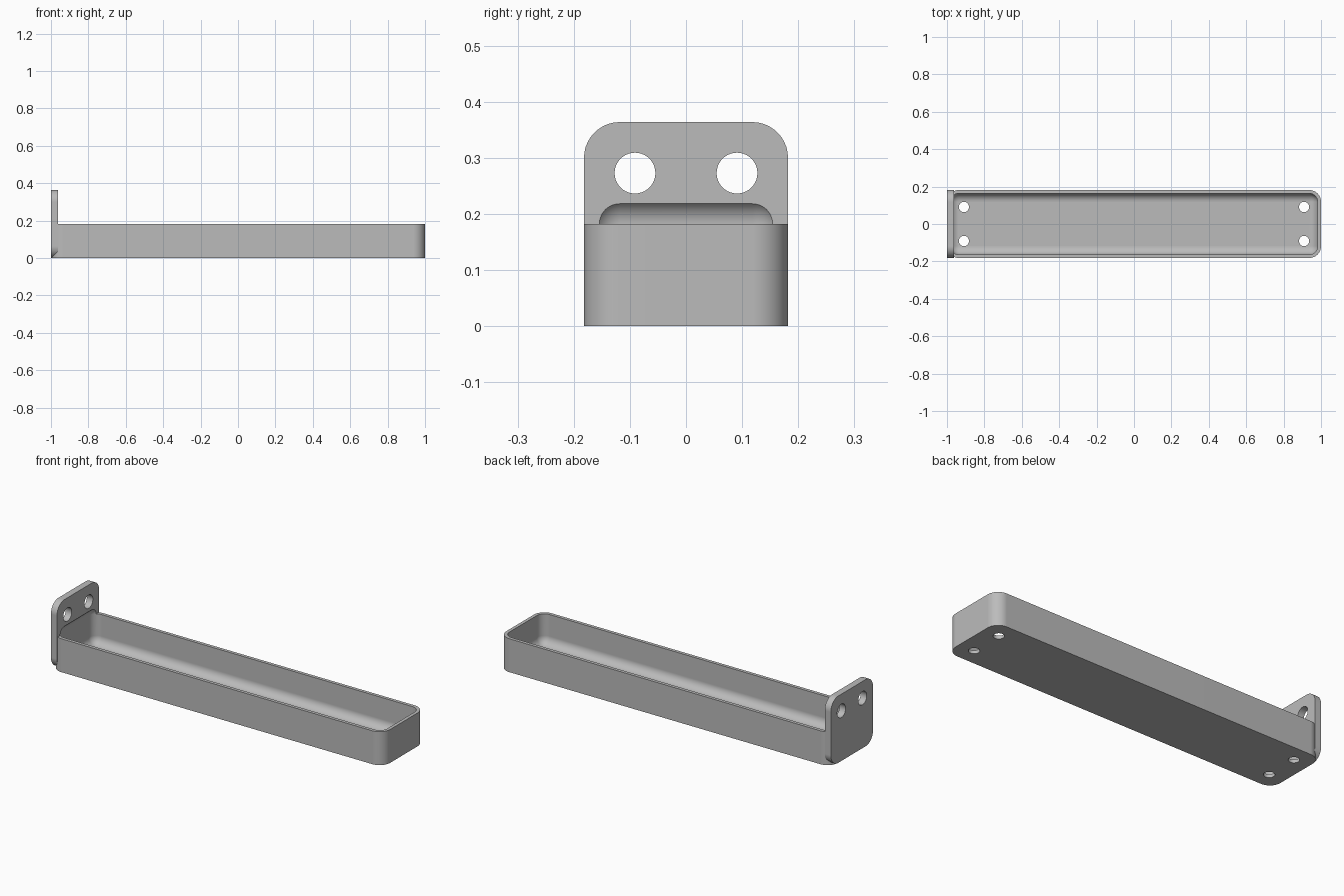
import bpy, bmesh, math
from mathutils import Matrix, Vector

if "Cube" in bpy.data.objects:
    bpy.data.objects.remove(bpy.data.objects["Cube"], do_unlink=True)

MM = 2 / 110                     # design unit
HALF_W, TRAY_H, PLATE_H = 10 * MM, 10 * MM, 20 * MM
PLATE_T, WALL = 2 * MM, MM
CORNER, FILLET = 3.5 * MM, 2.5 * MM

grey = bpy.data.materials.new("plain grey")
grey.use_nodes = True
colour = (0.5, 0.5, 0.5, 1)
grey.diffuse_color = colour
grey.node_tree.nodes["Principled BSDF"].inputs["Base Color"].default_value = colour


def to_object(name, bm):
    mesh = bpy.data.meshes.new(name)
    bm.to_mesh(mesh)
    bm.free()
    mesh.materials.append(grey)
    obj = bpy.data.objects.new(name, mesh)
    bpy.context.collection.objects.link(obj)
    return obj


def rounded_box(name, low, high, radius, axis=None):
    """Box with rounded edges: only those along one axis, or all of them."""
    low, high = Vector(low), Vector(high)
    bm = bmesh.new()
    bmesh.ops.create_cube(bm, size=1)
    bmesh.ops.scale(bm, vec=high - low, verts=bm.verts)
    bmesh.ops.translate(bm, vec=(low + high) / 2, verts=bm.verts)
    edges = [e for e in bm.edges if axis is None or
             abs((e.verts[0].co - e.verts[1].co).normalized()[axis]) > 0.9]
    bmesh.ops.bevel(bm, geom=edges, offset=radius, segments=10,
                    profile=0.5, affect='EDGES')
    return to_object(name, bm)


def drill(name, centre, radius, depth, along_x=False):
    bm = bmesh.new()
    turn = Matrix.Rotation(math.pi / 2, 4, 'Y') if along_x else Matrix()
    bmesh.ops.create_cone(bm, cap_ends=True, segments=40, radius1=radius,
                          radius2=radius, depth=depth,
                          matrix=Matrix.Translation(centre) @ turn)
    return to_object(name, bm)


def combine(target, tool, operation):
    mod = target.modifiers.new(operation.lower(), 'BOOLEAN')
    mod.object, mod.operation, mod.solver = tool, operation, 'EXACT'
    bpy.context.view_layer.objects.active = target
    bpy.ops.object.modifier_apply(modifier=mod.name)
    bpy.data.objects.remove(tool, do_unlink=True)


# Long tray body joined to the upright mounting plate
tray = rounded_box("mounted_tray", (-1, -HALF_W, 0), (1, HALF_W, TRAY_H), CORNER, axis=2)
plate = rounded_box("mounting_plate", (-1, -HALF_W, 0),
                    (-1 + PLATE_T, HALF_W, PLATE_H), CORNER, axis=0)
combine(tray, plate, 'UNION')

# Filleted hollow, which also bites into the plate above the rim
hollow = rounded_box("hollow_cutter", (-1 + WALL, -HALF_W + WALL, WALL),
                     (1 - WALL, HALF_W - WALL, TRAY_H + FILLET), FILLET)
combine(tray, hollow, 'DIFFERENCE')

# Screw holes in the plate and drain holes in the floor
for y in (-5 * MM, 5 * MM):
    combine(tray, drill("screw_hole_cutter", (-1 + PLATE_T / 2, y, 15 * MM),
                        2 * MM, 4 * MM, along_x=True), 'DIFFERENCE')
    for x in (-50 * MM, 50 * MM):
        combine(tray, drill("drain_hole_cutter", (x, y, 0), 1.5 * MM, 4 * MM), 'DIFFERENCE')

# Smooth fillets with crisp edges and flat walls
bpy.ops.object.select_all(action='DESELECT')
tray.select_set(True)
bpy.context.view_layer.objects.active = tray
bpy.ops.object.shade_smooth_by_angle(angle=math.radians(30))
flat = tray.modifiers.new("flat walls", 'WEIGHTED_NORMAL')
flat.keep_sharp = True
